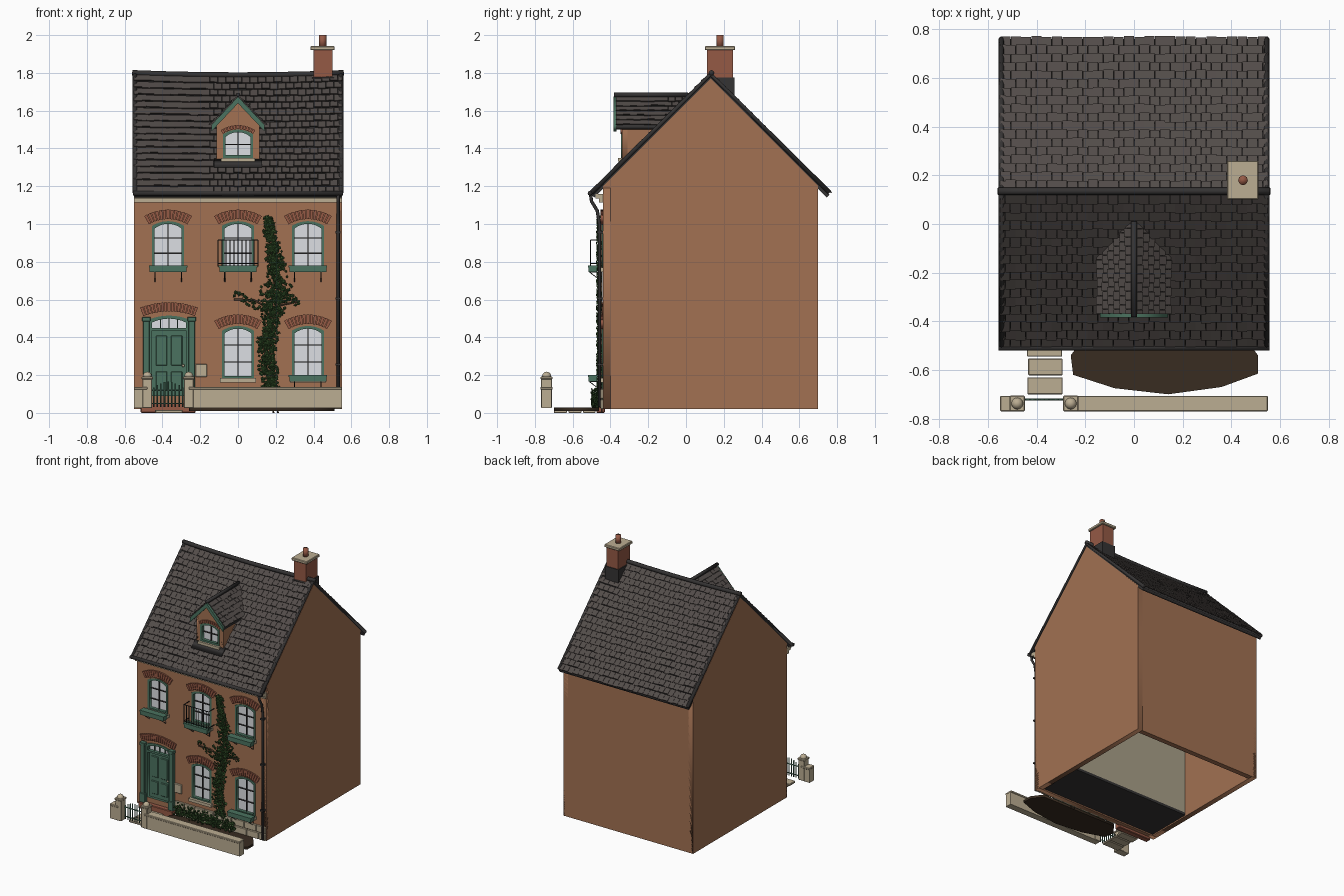
import bpy, bmesh, math, random
from mathutils import Vector as V

if "Cube" in bpy.data.objects:
    bpy.data.objects.remove(bpy.data.objects["Cube"])
random.seed(4)
COL = dict(brick=(.36, .165, .085), red=(.3, .1, .06), slate=(.085, .072, .067), dark=(.035, .033, .033),
           green=(.07, .17, .115), cream=(.5, .42, .29), glass=(.72, .74, .77), iron=(.02, .02, .02),
           leaf=(.03, .075, .02), soil=(.04, .025, .015), room=(.4, .35, .25), stem=(.08, .05, .03))
MAT = {}
for k, c in COL.items():
    MAT[k] = bpy.data.materials.new(k)
    MAT[k].diffuse_color = (*c, 1)


def add(name, bm, mat, smooth=False):
    bmesh.ops.remove_doubles(bm, verts=bm.verts, dist=1e-6)
    bmesh.ops.recalc_face_normals(bm, faces=bm.faces)
    me = bpy.data.meshes.new(name)
    bm.to_mesh(me)
    bm.free()
    if smooth:
        me.shade_smooth()
    me.materials.append(MAT[mat])
    ob = bpy.data.objects.new(name, me)
    bpy.context.collection.objects.link(ob)
    return ob


def hexa(bm, p):
    v = [bm.verts.new(q) for q in p]
    for f in ((3, 2, 1, 0), (4, 5, 6, 7), (0, 1, 5, 4), (1, 2, 6, 5), (2, 3, 7, 6), (3, 0, 4, 7)):
        bm.faces.new([v[i] for i in f])


def boxes(name, lst, mat, bevel=0):
    bm = bmesh.new()
    for x0, x1, y0, y1, z0, z1 in lst:
        hexa(bm, [(x, y, z) for z in (z0, z1) for x, y in ((x0, y0), (x1, y0), (x1, y1), (x0, y1))])
    ob = add(name, bm, mat)
    if bevel:
        m = ob.modifiers.new("bevel", 'BEVEL')
        m.width, m.segments = bevel, 1
    return ob


def curve_mesh(name, cu, mat, fn=None, smooth=False):
    ob = bpy.data.objects.new("tmp", cu)
    bpy.context.collection.objects.link(ob)
    dg = bpy.context.evaluated_depsgraph_get()
    me = bpy.data.meshes.new_from_object(ob.evaluated_get(dg))
    bpy.data.objects.remove(ob)
    bm = bmesh.new()
    bm.from_mesh(me)
    if fn:
        for v in bm.verts:
            v.co = fn(v.co)
    return add(name, bm, mat, smooth)


def prism(name, loops, a, b, mat, axis='y'):
    """Filled outline(s), holes allowed, extruded from a to b along the axis."""
    cu = bpy.data.curves.new("c", 'CURVE')
    cu.dimensions, cu.fill_mode, cu.extrude = '2D', 'BOTH', abs(b - a) / 2
    for lp in loops:
        s = cu.splines.new('POLY')
        s.points.add(len(lp) - 1)
        for q, p in zip(s.points, lp):
            q.co = (p[0], p[1], 0, 1)
        s.use_cyclic_u = True
    m = (a + b) / 2
    fn = {'y': lambda c: V((c.x, m - c.z, c.y)), 'x': lambda c: V((m + c.z, c.x, c.y)),
          'z': lambda c: V((c.x, c.y, m + c.z))}[axis]
    return curve_mesh(name, cu, mat, fn)


def tubes(name, paths, r, mat, res=2):
    cu = bpy.data.curves.new("c", 'CURVE')
    cu.dimensions, cu.bevel_depth, cu.bevel_resolution, cu.use_fill_caps = '3D', r, res, True
    for path in paths:
        s = cu.splines.new('POLY')
        s.points.add(len(path) - 1)
        for q, p in zip(s.points, path):
            q.co = (*p, 1)
    return curve_mesh(name, cu, mat, None, res > 1)


def arc(x, w, zs, rise, n, grow=0):
    R = (w * w / 4 + rise * rise) / (2 * rise)
    A = math.asin(w / 2 / R)
    return [(x + (R + grow) * math.sin(A - 2 * A * i / n), zs + rise - R + (R + grow) * math.cos(A - 2 * A * i / n))
            for i in range(n + 1)]


def opening(x, w, z0, zs, rise=.025, t=0):
    return [(x - w / 2 + t, z0 + t), (x + w / 2 - t, z0 + t)] + arc(x, w - 2 * t, zs - t, rise, 8)


def brick_arch(name, x, w, zs, rise, h, n, y=-.44):
    lo, hi = arc(x, w, zs, rise, n), arc(x, w, zs, rise, n, h)
    mix = lambda p, q, t: (p[0] + (q[0] - p[0]) * t, p[1] + (q[1] - p[1]) * t)
    prism(name, [[mix(lo[i], lo[i + 1], .08), mix(lo[i], lo[i + 1], .92), mix(hi[i], hi[i + 1], .92),
                  mix(hi[i], hi[i + 1], .08)] for i in range(n)], y - .012, y + .005, 'red')


def window(name, x, w, z0, zs, y=-.44, rows=3):
    prism(name + "_frame", [opening(x, w, z0, zs), opening(x, w, z0, zs, t=.014)], y - .004, y + .03, 'green')
    prism(name + "_glass", [opening(x, w, z0, zs, t=.01)], y + .02, y + .026, 'glass')
    h = (zs + .015 - z0) / rows
    boxes(name + "_bars", [(x - .003, x + .003, y + .01, y + .022, z0 + .01, zs + .012)] +
          [(x - w / 2 + .012, x + w / 2 - .012, y + .012, y + .022, z0 + h * i - .003, z0 + h * i + .003)
           for i in range(1, rows)], 'dark')


def slates(name, o, u, s, ulen, slen, nu, ns, sag=0):
    """Overlapping courses of slates, each tilted a little and jittered."""
    bm = bmesh.new()
    n, d, w = u.cross(s), slen / ns, ulen / nu
    for i in range(ns):
        for k in range(-1, nu):
            a, b = max(0, (k + .5 * (i % 2)) * w), min(ulen, (k + 1 + .5 * (i % 2)) * w - .0015)
            if b - a < .004:
                continue
            j, l = random.uniform(-.004, .004), random.uniform(0, .002)
            p = []
            for lift in (0, .007):
                for uu, ss, e in ((a, i * d + j, .007 + l), (b, i * d + j, .007 + l), (b, (i + 1) * d, 0), (a, (i + 1) * d, 0)):
                    q = o + u * uu + s * ss + n * (e + lift)
                    q.z -= sag * (1 - (q.x / .55) ** 2) * ss / slen
                    p.append(q)
            hexa(bm, p)
    add(name, bm, 'slate')


# walls (hollow shell, open underneath)
DX = -.365
UP, LOW = (-.37, 0, .37), (0, .37)
holes = [opening(x, .17, .765, .99) for x in UP] + [opening(x, .17, .18, .435) for x in LOW]
holes.append(opening(DX, .21, .09, .495, .02))
prism("front_wall", [[(-.55, .02), (.55, .02), (.55, 1.19), (-.55, 1.19)]] + holes, -.44, -.40, 'brick')
gable = [(-.44, .02), (.70, .02), (.70, 1.2), (.13, 1.77), (-.44, 1.2)]
for side, a, b in (("left", -.55, -.51), ("right", .51, .55)):
    prism(side + "_gable_wall", [gable], a, b, 'brick', 'x')
boxes("back_wall", [(-.55, .55, .66, .70, .02, 1.19)], 'brick')
boxes("room_floors", [(-.51, .51, -.40, -.04, z, z + .02) for z in (.03, .6, 1.13)], 'dark')
boxes("room_back", [(-.51, .51, -.06, -.04, .03, 1.15)], 'room')

# plinth stones and cornice
st = []
for r in range(2):
    x = -.19 - .03 * r
    while x < .54:
        e = min(.55, x + random.uniform(.07, .11))
        st.append((x, e - .004, -.452, -.43, .02 + r * .055, .071 + r * .055))
        x = e
boxes("plinth_stones", st, 'cream', .003)
boxes("cornice", [(-.55, .55, -.46, -.43, 1.115, 1.135), (-.55, .55, -.48, -.43, 1.135, 1.16)], 'cream')

# main roof
prism("roof_deck", [[(-.50, 1.155), (-.485, 1.14), (.13, 1.755), (.745, 1.14), (.76, 1.155), (.13, 1.78)]], -.548, .548, 'dark', 'x')
h = math.sqrt(.5)
slates("front_slates", V((-.55, -.50, 1.16)), V((1, 0, 0)), V((0, h, h)), 1.1, .885, 26, 18, .012)
slates("back_slates", V((.55, .76, 1.16)), V((-1, 0, 0)), V((0, -h, h)), 1.1, .885, 26, 18, .012)
tubes("ridge_roll", [[(x / 10, .135, 1.8 - .012 * (1 - (x / 5.6) ** 2)) for x in (-5.6, -4, -2, 0, 2, 4, 5.6)]], .015, 'dark')
tubes("verge_rolls", [[(x, -.50, 1.165), (x, .13, 1.793), (x, .76, 1.165)] for x in (-.545, .545)], .013, 'dark')
tubes("gutter", [[(-.556, -.508, 1.163), (.556, -.508, 1.163)]], .013, 'dark')
tubes("downpipe", [[(.53, -.505, 1.155), (.53, -.50, 1.12), (.53, -.47, 1.07), (.53, -.458, 1.0), (.53, -.458, .03)]], .009, 'dark')
boxes("downpipe_clips", [(.517, .543, -.47, -.44, z, z + .012) for z in (.25, .6, .95)], 'dark')

# chimney
boxes("chimney_stack", [(.40, .50, .11, .25, 1.66, 1.925)], 'red')
boxes("chimney_cap", [(.383, .512, .10, .26, 1.92, 1.942)], 'cream', .004)
boxes("chimney_flashing", [(.393, .507, .10, .256, 1.64, 1.775)], 'dark')
tubes("chimney_pot", [[(.448, .18, 1.935), (.448, .18, 2.0)]], .02, 'red', 3)

# dormer
prism("dormer_front", [[(-.115, 1.3), (.115, 1.3), (.115, 1.53), (0, 1.65), (-.115, 1.53)],
                       opening(0, .16, 1.35, 1.475)], -.34, -.31, 'brick')
for side, a in (("left", -.115), ("right", .1)):
    prism("dormer_cheek_" + side, [[(-.34, 1.3), (-.34, 1.54), (-.1, 1.54)]], a, a + .015, 'brick', 'x')
window("dormer_window", 0, .16, 1.35, 1.475, -.34, 2)
brick_arch("dormer_window_arch", 0, .16, 1.477, .025, .022, 11, -.336)
boxes("dormer_sill", [(-.09, .09, -.36, -.33, 1.33, 1.35)], 'cream')
prism("dormer_apron", [[(-.385, 1.298), (-.335, 1.348), (-.335, 1.30)]], -.128, .128, 'dark', 'x')
vee = lambda t, e=0: [(-.14, 1.52 + e), (0, 1.668 + e), (.14, 1.52 + e), (.14, 1.52 + e - t), (0, 1.668 + e - t), (-.14, 1.52 + e - t)]
prism("dormer_roof_deck", [vee(.02)], -.37, .0, 'dark')
prism("dormer_bargeboards", [vee(.035, .006)], -.384, -.368, 'green')
s = V((.14, 0, .148)).normalized()
slates("dormer_slates_left", V((-.143, .0, 1.52)), V((0, -1, 0)), s, .37, .203, 10, 6)
slates("dormer_slates_right", V((.143, -.37, 1.52)), V((0, 1, 0)), V((-s.x, 0, s.z)), .37, .203, 10, 6)
tubes("dormer_ridge_roll", [[(0, -.382, 1.683), (0, .01, 1.683)]], .012, 'dark')

# windows with arches, sills and flower boxes
for tag, xs, z0, zs in (("upper", UP, .765, .99), ("lower", LOW, .18, .435)):
    for i, x in enumerate(xs):
        nm = f"{tag}_window_{i + 1}"
        window(nm, x, .17, z0, zs)
        brick_arch(nm + "_arch", x, .205, zs + .008, .028, .05, 13)
        boxes(nm + "_sill", [(x - .095, x + .095, -.465, -.41, z0 - .018, z0 + .004)], 'cream')
for i, (x, z) in enumerate([(x, .745) for x in UP] + [(.37, .165)]):
    boxes(f"flower_box_{i + 1}", [(x - .098, x + .098, -.516, -.472, z, z + .03), (x - .102, x + .102, -.519, -.469, z + .026, z + .036)], 'green')
    tubes(f"flower_box_brackets_{i + 1}", [[(x + d, -.51, z), (x + d, -.445, z - .05), (x + d, -.445, z), (x + d, -.51, z)] for d in (-.07, .07)], .003, 'iron', 1)
rail = [[(x, y, z) for x, y in ((-.105, -.44), (-.105, -.505), (.105, -.505), (.105, -.44))] for z in (.79, .915)]
tubes("balcony_railing", rail + [[(-.105 + .021 * i, -.505, .775), (-.105 + .021 * i, -.505, .915)] for i in range(11)], .003, 'iron', 1)

# door
boxes("door_leaf", [(DX - .09, DX + .09, -.425, -.405, .09, .435)], 'green')
boxes("door_panels", [(DX + a, DX + a + .06, -.432, -.42, z0, z1) for a in (-.07, .01) for z0, z1 in ((.12, .22), (.25, .41))], 'green', .004)
prism("door_frame", [opening(DX, .21, .09, .495, .02), opening(DX, .21, .075, .495, .02, .016)], -.445, -.405, 'green')
boxes("door_transom", [(DX - .1, DX + .1, -.445, -.41, .435, .45)], 'green')
boxes("transom_glass", [(DX - .09, DX + .09, -.42, -.412, .45, .51)], 'glass')
boxes("transom_bars", [(DX + d - .003, DX + d + .003, -.43, -.418, .45, .505) for d in (-.045, 0, .045)], 'green')
boxes("door_pilasters", [b for c in (DX - .12, DX + .12) for b in ((c - .017, c + .017, -.465, -.43, .1, .5),
      (c - .022, c + .022, -.47, -.43, .05, .12), (c - .022, c + .022, -.472, -.43, .485, .508))], 'green', .002)
brick_arch("door_arch", DX, .275, .512, .025, .048, 17)
bm = bmesh.new()
bmesh.ops.create_icosphere(bm, subdivisions=2, radius=.008)
bmesh.ops.translate(bm, vec=(DX + .075, -.436, .25), verts=bm.verts)
add("door_knob", bm, 'cream', True)
boxes("doorstep", [(-.515, -.225, -.475, -.43, 0, .05)], 'red', .004)
boxes("wall_plaque", [(-.225, -.165, -.452, -.435, .19, .26)], 'cream', .003)

# path, flower bed
boxes("path_slabs", [(-.44, -.295, -.545, -.48, 0, .016), (-.435, -.293, -.622, -.553, 0, .014), (-.438, -.294, -.7, -.63, 0, .016)], 'cream', .003)
prism("flower_bed", [[(-.2, -.46), (.45, -.46), (.51, -.54), (.51, -.615), (.36, -.67), (.14, -.7), (-.08, -.675), (-.25, -.62), (-.26, -.54)]], .01, .028, 'soil', 'z')

# garden wall, posts and gate
boxes("garden_wall", [(-.26, .55, -.765, -.712, .025, .125), (-.55, -.48, -.765, -.712, .025, .125)], 'cream')
boxes("garden_wall_coping", [(-.26, .55, -.77, -.707, .123, .138), (-.55, -.48, -.77, -.707, .123, .138)], 'cream', .003)
for side, x in (("left", -.48), ("right", -.26)):
    boxes("gate_post_" + side, [(x - .026, x + .026, -.767, -.71, .025, .18), (x - .031, x + .031, -.77, -.706, .178, .192)], 'cream', .003)
    bm = bmesh.new()
    bmesh.ops.create_uvsphere(bm, u_segments=16, v_segments=8, radius=.024)
    bmesh.ops.translate(bm, vec=(x, -.738, .194), verts=bm.verts)
    add("post_ball_" + side, bm, 'cream', True)
gx = [-.447 + .0193 * i for i in range(9)]
tubes("gate", [[(x, -.722, .03), (x, -.722, .135 + .03 * math.sin(math.pi * i / 8))] for i, x in enumerate(gx)] +
      [[(-.455, -.722, z), (-.288, -.722, z)] for z in (.05, .12)], .004, 'green', 1)

# climbing plant
bm = bmesh.new()


def leaf(x, y, z, r):
    a = random.uniform(0, 6.28)
    d, e = V((math.cos(a), random.uniform(-.5, .2), math.sin(a))) * r, V((-math.sin(a), .3, math.cos(a))) * r * .8
    c, k = V((x, y, z)), V((0, -.4 * r, 0))
    v = [bm.verts.new(q) for q in (c - d, c + e, c + d, c - e, c + k)]
    for i in range(4):
        bm.faces.new((v[i], v[(i + 1) % 4], v[4]))


mid = lambda z: .18 + .025 * math.sin(z * 8 + 2.2)
for i in range(1000):
    z = random.uniform(.12, 1.04)
    wd = .055 - .03 * max(0, z - .75) / .3 + .06 * math.exp(-((z - .62) / .06) ** 2)
    leaf(mid(z) + random.triangular(-wd, wd), random.uniform(-.472, -.447), z, random.uniform(.008, .014))
for i in range(70):
    t = random.uniform(-.2, .15)
    leaf(.18 + t, random.uniform(-.465, -.447), .59 + .03 * math.sin(t * 25) + random.uniform(-.02, .02), .011)
for i in range(450):
    leaf(random.uniform(-.2, .3), random.uniform(-.5, -.45), random.triangular(.03, .13, .05), random.uniform(.009, .014))
add("ivy_leaves", bm, 'leaf')
tubes("ivy_stems", [[(mid(z / 10) + d, -.446, z / 10) for z in range(0, 11)] for d in (-.012, .012)] +
      [[(.17, -.446, .55), (.08, -.446, .6), (-.02, -.446, .6)], [(.18, -.446, .56), (.32, -.446, .59)]], .005, 'stem', 1)

for m in bpy.data.materials:
    if m.users and not m.is_grease_pencil:
        m.use_nodes = True
        m.node_tree.nodes["Principled BSDF"].inputs["Base Color"].default_value = m.diffuse_color
